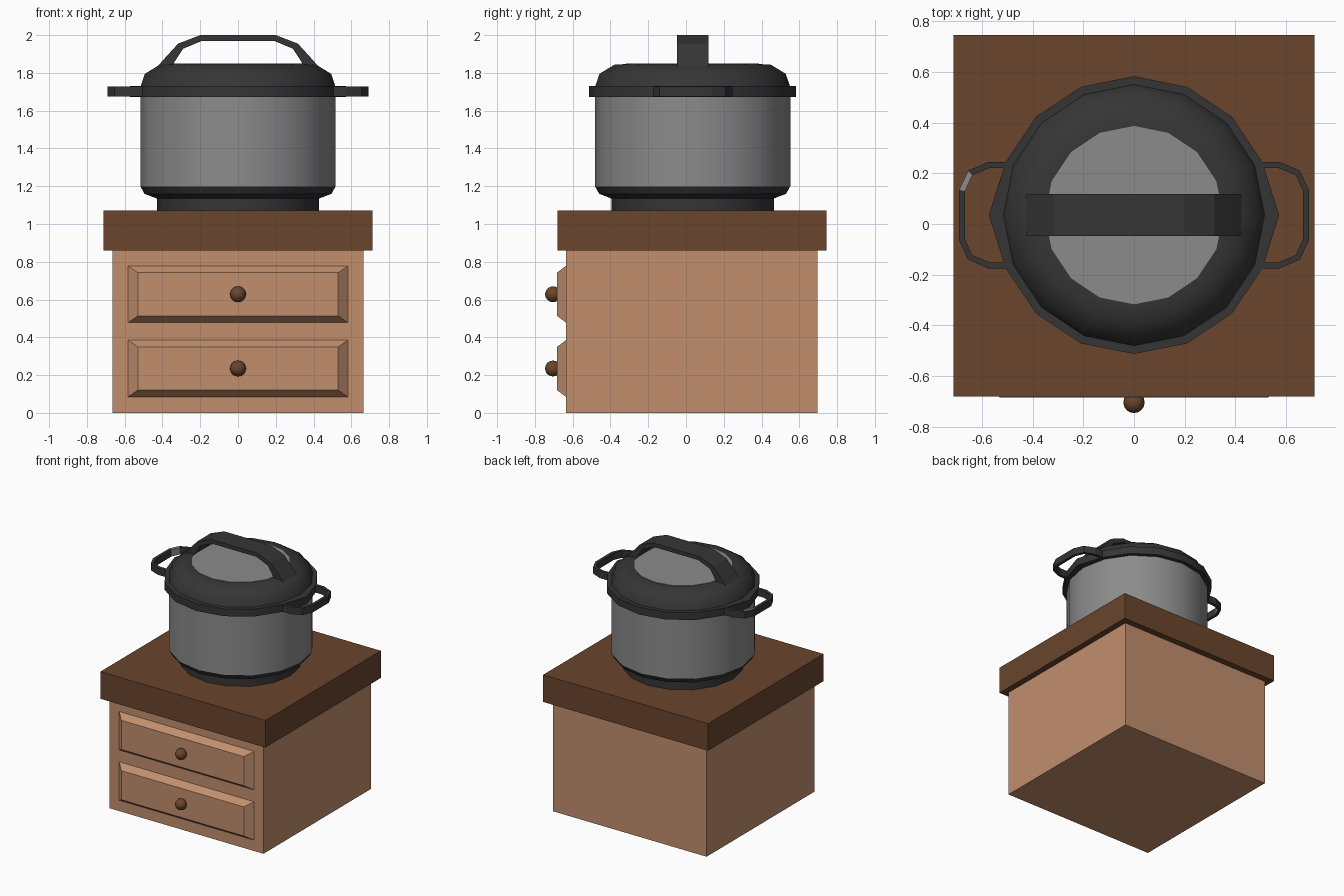
import bpy, bmesh, math
from mathutils import Vector

if "Cube" in bpy.data.objects:
    bpy.data.objects.remove(bpy.data.objects["Cube"])

CY = 0.035  # pot centre in y


def mat(name, r, g, b):
    m = bpy.data.materials.new(name)
    m.diffuse_color = (r, g, b, 1)
    m.use_nodes = True
    m.node_tree.nodes["Principled BSDF"].inputs["Base Color"].default_value = m.diffuse_color
    return m


LIGHT = mat("light_wood", 0.54, 0.275, 0.153)
BROWN = mat("dark_wood", 0.144, 0.06, 0.026)
BLACK = mat("black_plastic", 0.036, 0.036, 0.036)
STEEL = mat("grey_metal", 0.26, 0.26, 0.26)


def finish(bm, name, mats, smooth=False):
    bmesh.ops.recalc_face_normals(bm, faces=bm.faces)
    me = bpy.data.meshes.new(name)
    bm.to_mesh(me)
    bm.free()
    for m in mats:
        me.materials.append(m)
    ob = bpy.data.objects.new(name, me)
    bpy.context.collection.objects.link(ob)
    if smooth:
        bpy.ops.object.select_all(action='DESELECT')
        ob.select_set(True)
        bpy.context.view_layer.objects.active = ob
        bpy.ops.object.shade_smooth_by_angle(angle=math.radians(40))
    return ob


def box(name, x, y0, y1, z0, z1, m):
    bm = bmesh.new()
    bmesh.ops.create_cube(bm, size=1)
    for v in bm.verts:
        v.co = (v.co.x * 2 * x, y0 + (v.co.y + .5) * (y1 - y0), z0 + (v.co.z + .5) * (z1 - z0))
    return finish(bm, name, [m])


def lathe(name, profile, m, n=16, side_push=1.0):
    """Capped revolved solid; side_push widens the two vertices on the x axis."""
    bm = bmesh.new()
    rings = []
    for r, z in profile:
        ring = []
        for i in range(n):
            a = 2 * math.pi * i / n
            k = r * (side_push if i % (n // 2) == 0 else 1)
            ring.append(bm.verts.new((k * math.cos(a), CY + k * math.sin(a), z)))
        rings.append(ring)
    for a, b in zip(rings, rings[1:]):
        for i in range(n):
            j = (i + 1) % n
            bm.faces.new((a[i], a[j], b[j], b[i]))
    bm.faces.new(rings[0])
    bm.faces.new(rings[-1])
    return finish(bm, name, [m], True)


def band(name, outer, inner, place, w0, w1, mats, accent=None):
    """Strip solid between two matching paths, extruded from w0 to w1."""
    bm = bmesh.new()
    secs = [[bm.verts.new(place(p, w)) for p, w in ((o, w0), (o, w1), (i, w1), (i, w0))]
            for o, i in zip(outer, inner)]
    for s, (a, b) in enumerate(zip(secs, secs[1:])):
        for k in range(4):
            f = bm.faces.new((a[k], a[(k + 1) % 4], b[(k + 1) % 4], b[k]))
            if s == accent and k in (1, 2):
                f.material_index = 1
    bm.faces.new(secs[0])
    bm.faces.new(secs[-1])
    return finish(bm, name, mats)


# Cabinet
box("cabinet_body", 0.665, -0.635, 0.695, 0, 0.865, LIGHT)
box("cabinet_top", 0.713, -0.68, 0.745, 0.86, 1.072, BROWN)

# Drawers with bevelled fronts, and their knobs
for label, zc in (("lower", 0.235), ("upper", 0.628)):
    ob = box(label + "_drawer", 0.588, -0.684, -0.63, zc - 0.154, zc + 0.154, LIGHT)
    for v in ob.data.vertices:
        if v.co.y < -0.66:
            v.co.x *= 0.53 / 0.588
            v.co.z = zc + (v.co.z - zc) * 0.114 / 0.154
    bm = bmesh.new()
    bmesh.ops.create_uvsphere(bm, u_segments=16, v_segments=10, radius=0.042)
    bmesh.ops.translate(bm, verts=bm.verts, vec=Vector((0, -0.704, zc)))
    finish(bm, label + "_knob", [BROWN], True)

# Pot
lathe("pot_foot", [(0.43, 1.07), (0.43, 1.14)], BLACK)
lathe("pot_base", [(0.43, 1.135), (0.495, 1.16), (0.517, 1.2)], BLACK)
lathe("pot_wall", [(0.517, 1.198), (0.517, 1.68)], STEEL)
lathe("lid_rim", [(0.548, 1.672), (0.548, 1.73)], BLACK, side_push=0.573 / 0.548)
lathe("lid_dome", [(0.517, 1.725), (0.493, 1.795), (0.415, 1.843), (0.35, 1.847)], BLACK)
lathe("lid_plate", [(0.352, 1.835), (0.352, 1.85)], STEEL)

# Lid handle arch
half_o = [(0.425, 1.835), (0.39, 1.875), (0.317, 1.955), (0.2, 2.0)]
half_i = [(0.345, 1.835), (0.335, 1.86), (0.29, 1.928), (0.19, 1.97)]


def mirrored(h):
    return [(-x, z) for x, z in h] + h[::-1]


band("lid_handle", mirrored(half_o), mirrored(half_i),
     lambda p, w: (p[0], CY + w, p[1]), -0.083, 0.083, [BLACK])

# Side handles: half path (x, y from centre), reflected in y, one for each side
side_o = [(0.50, 0.21), (0.575, 0.21), (0.655, 0.175), (0.69, 0.1)]
side_i = [(0.50, 0.186), (0.57, 0.186), (0.638, 0.158), (0.667, 0.095)]


def looped(h):
    return h + [(x, -y) for x, y in h[::-1]]


for label, s in (("left", -1), ("right", 1)):
    band(label + "_handle", looped(side_o), looped(side_i),
         lambda p, w: (s * p[0], CY + p[1], w), 1.674, 1.729, [BLACK, STEEL],
         accent=2 if s < 0 else None)
